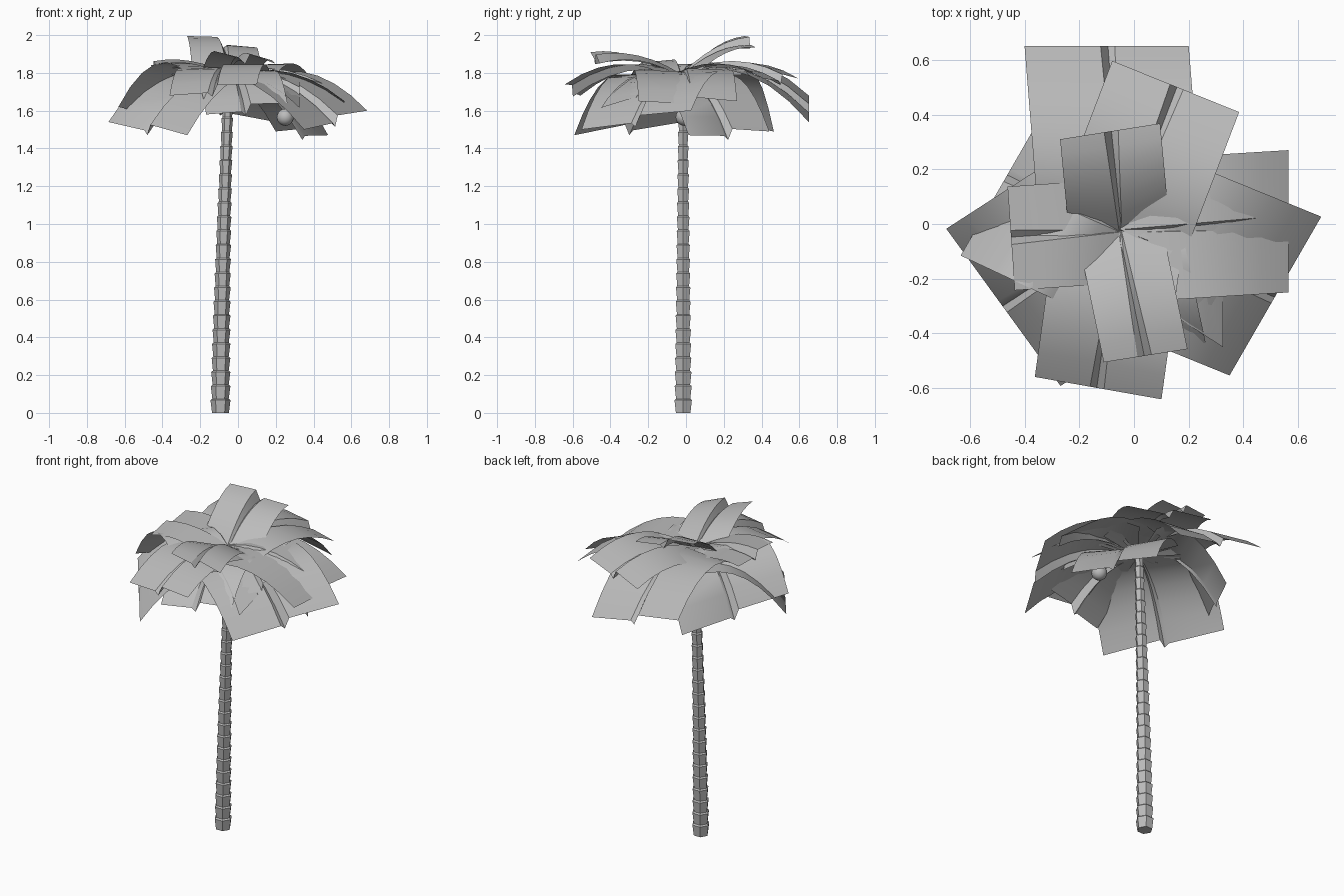
import bpy, bmesh, math
from mathutils import Vector

cube = bpy.data.objects.get("Cube")
if cube:
    bpy.data.objects.remove(cube)

grey = bpy.data.materials.new("plain_grey")
grey.use_nodes = True
COLOUR = (0.5, 0.5, 0.5, 1)
grey.diffuse_color = COLOUR
grey.node_tree.nodes["Principled BSDF"].inputs["Base Color"].default_value = COLOUR

CROWN = Vector((-0.05, -0.025, 1.79))


def finish(bm, name, angle):
    mesh = bpy.data.meshes.new(name)
    bm.to_mesh(mesh)
    bm.free()
    mesh.materials.append(grey)
    ob = bpy.data.objects.new(name, mesh)
    bpy.context.collection.objects.link(ob)
    bpy.ops.object.select_all(action='DESELECT')
    bpy.context.view_layer.objects.active = ob
    ob.select_set(True)
    bpy.ops.object.shade_smooth_by_angle(angle=math.radians(angle))
    return ob


# Ringed six-sided trunk: each segment flares upward to a lip
def trunk(segments=24, height=1.79, sides=6):
    bm = bmesh.new()
    step = height / segments
    loops = []

    def add_loop(z, r):
        t = z / height
        cx = -0.093 + 0.045 * t ** 1.5
        loops.append([bm.verts.new((cx + r * math.cos(a), -0.015 + r * math.sin(a), z))
                      for a in (math.tau * k / sides for k in range(sides))])

    for i in range(segments):
        r = 0.053 - 0.027 * i / segments
        add_loop(i * step, r * 0.84)
        add_loop((i + 0.9) * step, r)
    add_loop(height, 0.02)
    for a, b in zip(loops, loops[1:]):
        for k in range(sides):
            n = (k + 1) % sides
            bm.faces.new((a[k], a[n], b[n], b[k]))
    bm.faces.new(loops[0][::-1])
    bm.faces.new(loops[-1])
    finish(bm, "trunk", 20)


# Palm frond: a broad arched sheet with a stepped fold along its middle
def frond(name, azimuth, length, width, shift, z_mid, z_end, roll, steps=6):
    bm = bmesh.new()
    a = math.radians(azimuth)
    out = Vector((math.cos(a), math.sin(a), 0))
    left = Vector((-out.y, out.x, 0))
    z_ctrl = 2 * z_mid - (CROWN.z + z_end) / 2
    half = width / 2
    rows = []
    for i in range(steps + 1):
        t = i / steps
        z = (1 - t) ** 2 * CROWN.z + 2 * t * (1 - t) * z_ctrl + t * t * z_end
        g = 0.2 + 0.8 * t
        section = ((half, 0), (0.022 * g, 0.022 * g), (-0.005, -0.035 * g),
                   (-0.03 * g, -0.012 * g), (-half, 0))
        row = []
        for side, lift in section:
            # the outer corners of the base are swept forward
            start = 0.05 * abs(side) / half
            p = CROWN + out * (start + (length - start) * t) + left * (side + shift * t)
            p.z = z + lift + roll * t * side / half
            row.append(bm.verts.new(p))
        rows.append(row)
    for r, s in zip(rows, rows[1:]):
        for k in range(len(r) - 1):
            bm.faces.new((r[k], s[k], s[k + 1], r[k + 1]))
    bmesh.ops.recalc_face_normals(bm, faces=bm.faces)
    if sum(f.normal.z for f in bm.faces) < 0:
        bmesh.ops.reverse_faces(bm, faces=bm.faces)
    finish(bm, name, 30)


trunk()

# name, azimuth, length, width, sideways shift, middle height, end height, roll
FRONDS = (
    ("upper_back", 99, 0.365, 0.37, -0.02, 1.92, 1.965, 0.03),
    ("upper_front", -81, 0.465, 0.31, 0.02, 1.88, 1.88, -0.03),
    ("upper_right", 184, 0.40, 0.38, 0.0, 1.85, 1.84, 0.0),
    ("middle_back", 68, 0.565, 0.50, 0.01, 1.85, 1.77, 0.0),
    ("long_back", 90, 0.675, 0.60, 0.05, 1.82, 1.61, 0.07),
    ("long_left", 0, 0.615, 0.52, 0.035, 1.80, 1.65, 0.0),
    ("short_left", 0, 0.375, 0.43, -0.21, 1.78, 1.695, 0.08),
    ("long_front", -100, 0.58, 0.47, 0.02, 1.83, 1.71, 0.03),
    ("short_front", -78, 0.465, 0.44, 0.0, 1.78, 1.61, 0.03),
    ("low_front_left", -30, 0.61, 0.67, 0.077, 1.76, 1.55, 0.05),
    ("low_front_right", 216, 0.51, 0.71, -0.025, 1.74, 1.505, -0.035),
    ("side_right", 150, 0.46, 0.67, 0.035, 1.81, 1.555, 0.065),
    ("low_back_left", 33, 0.463, 0.51, 0.0, 1.72, 1.48, 0.01),
)
for name, *shape in FRONDS:
    frond("frond_" + name, *shape)

# Single round nut hanging under the crown
bm = bmesh.new()
bmesh.ops.create_uvsphere(bm, u_segments=16, v_segments=10, radius=0.045)
finish(bm, "nut", 60).location = (0.25, -0.01, 1.565)
